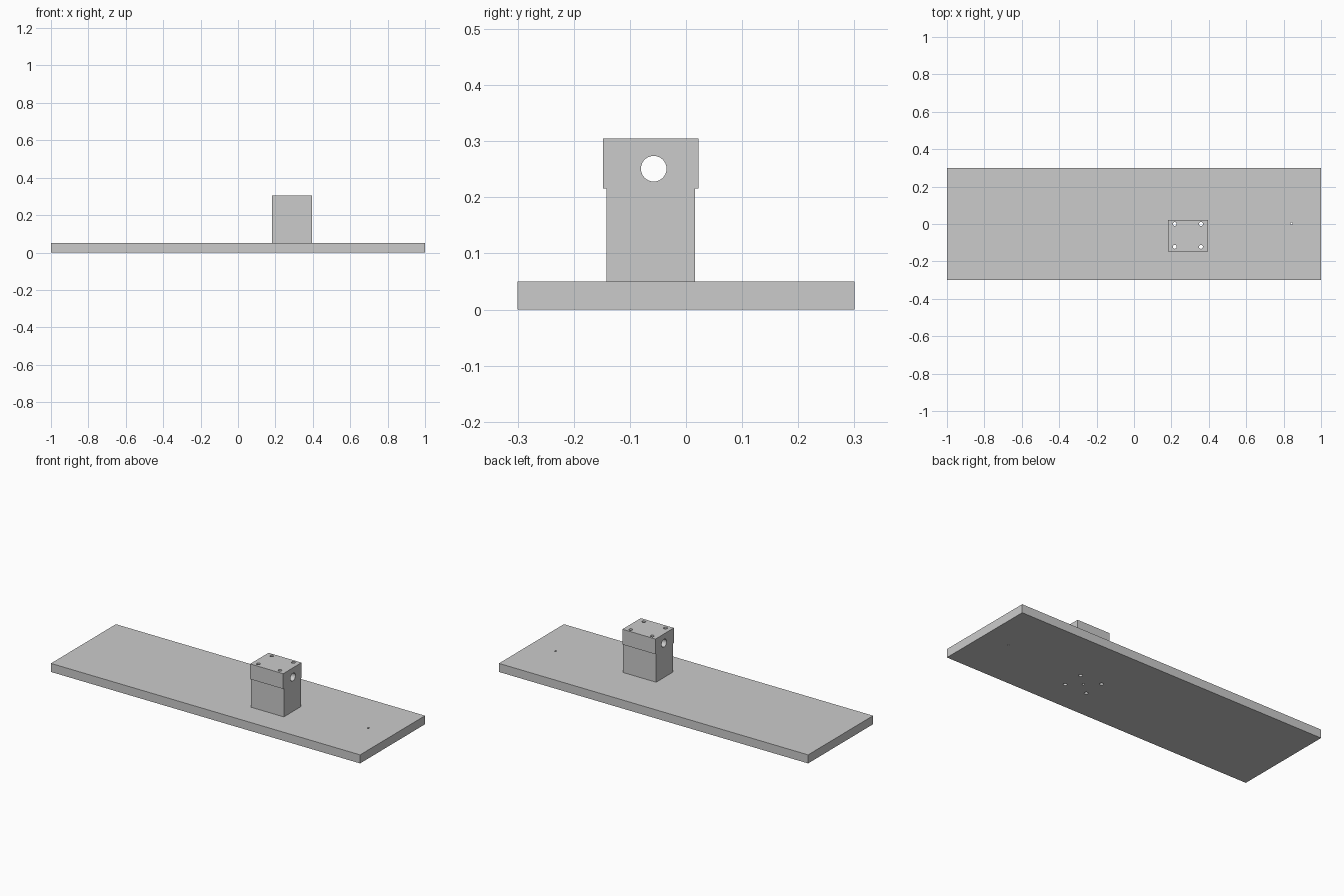
import bpy, bmesh, math
from mathutils import Matrix, Vector

if "Cube" in bpy.data.objects:
    bpy.data.objects.remove(bpy.data.objects["Cube"])


def make_object(name, bm):
    bmesh.ops.recalc_face_normals(bm, faces=bm.faces)
    mesh = bpy.data.meshes.new(name)
    bm.to_mesh(mesh)
    bm.free()
    obj = bpy.data.objects.new(name, mesh)
    bpy.context.collection.objects.link(obj)
    return obj


def extrude_profile(name, points, x0, x1):
    """Extrude a (y, z) profile along x."""
    bm = bmesh.new()
    face = bm.faces.new([bm.verts.new((x0, y, z)) for y, z in points])
    ext = bmesh.ops.extrude_face_region(bm, geom=[face])
    verts = [v for v in ext["geom"] if isinstance(v, bmesh.types.BMVert)]
    bmesh.ops.translate(bm, verts=verts, vec=(x1 - x0, 0, 0))
    return make_object(name, bm)


def drill(obj, center, radius, depth, axis="Z", segments=32):
    """Cut a round hole and drop the cutter."""
    bm = bmesh.new()
    rot = Matrix.Rotation(math.pi / 2, 4, "Y") if axis == "X" else Matrix()
    bmesh.ops.create_cone(bm, cap_ends=True, segments=segments, radius1=radius,
                          radius2=radius, depth=depth,
                          matrix=Matrix.Translation(Vector(center)) @ rot)
    cutter = make_object("hole_cutter", bm)
    cutter.hide_render = True
    mod = obj.modifiers.new("hole", "BOOLEAN")
    mod.operation = "DIFFERENCE"
    mod.solver = "EXACT"
    mod.object = cutter
    bpy.context.view_layer.objects.active = obj
    bpy.ops.object.modifier_apply(modifier=mod.name)
    bpy.data.objects.remove(cutter)


# Base plate
plate = extrude_profile("base_plate",
                        [(-0.3, 0), (0.3, 0), (0.3, 0.05), (-0.3, 0.05)], -1, 1)

# Bearing block with a slightly wider head
block = extrude_profile("bearing_block", [
    (-0.142, 0.05), (0.016, 0.05), (0.016, 0.216), (0.022, 0.216),
    (0.022, 0.305), (-0.148, 0.305), (-0.148, 0.216), (-0.142, 0.216)],
    0.182, 0.396)

# Shaft bore
drill(block, (0.289, -0.0575, 0.251), 0.0228, 0.5, "X", 64)

# Four bolt holes through block and plate
for x in (0.218, 0.358):
    for y in (0.0, -0.122):
        for part in (block, plate):
            drill(part, (x, y, 0.15), 0.0105, 0.6)

# Small pin holes in the plate
for x, y in ((0.288, -0.061), (0.842, 0.002)):
    drill(plate, (x, y, 0.025), 0.006, 0.2)

# Smooth hole walls, sharp edges elsewhere
for obj in (plate, block):
    bpy.ops.object.select_all(action="DESELECT")
    obj.select_set(True)
    bpy.context.view_layer.objects.active = obj
    bpy.ops.object.shade_smooth_by_angle(angle=math.radians(30))
